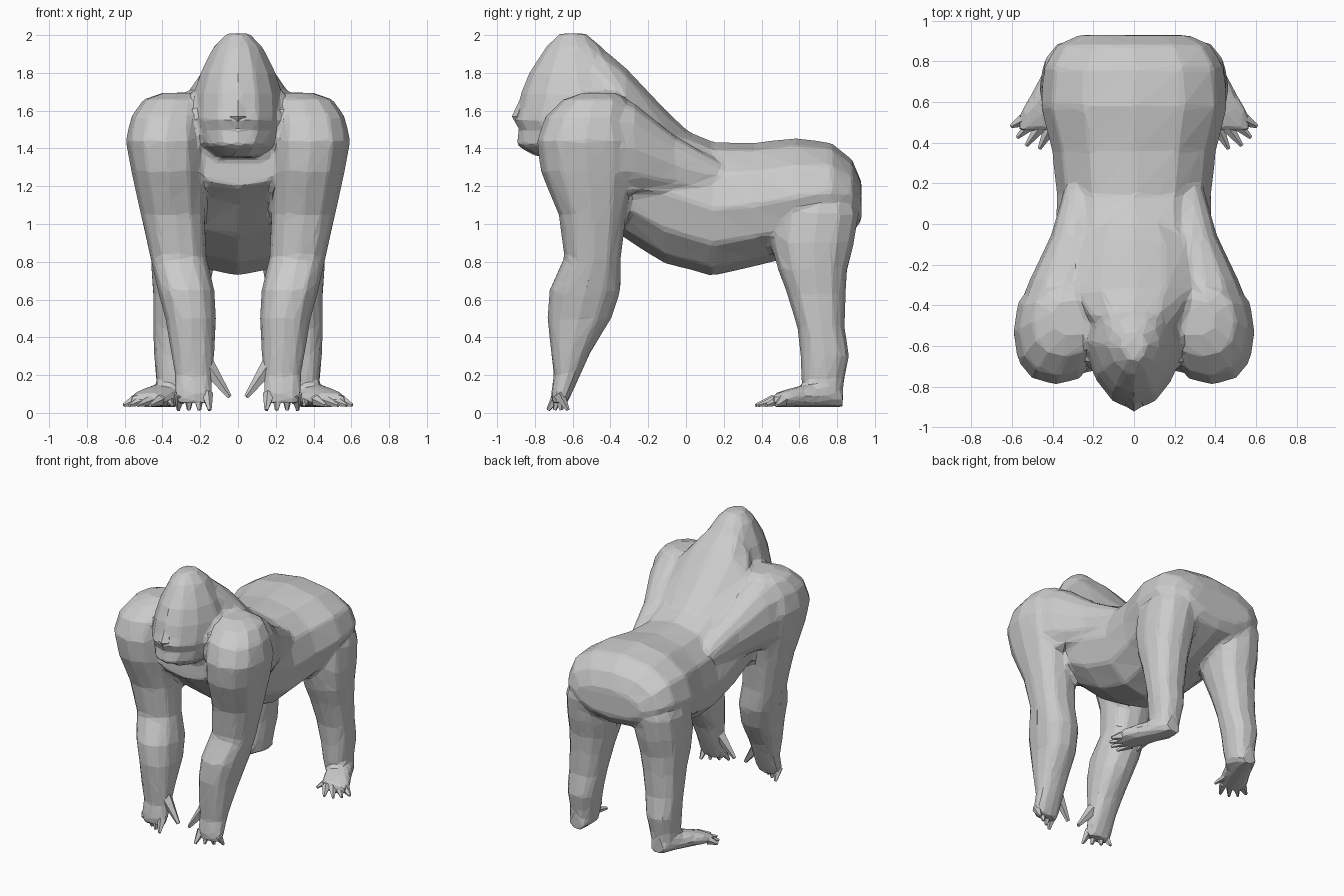
import bpy, bmesh, math
from mathutils import Vector


def finish(name, bm):
    bmesh.ops.recalc_face_normals(bm, faces=bm.faces[:])
    me = bpy.data.meshes.new(name)
    bm.to_mesh(me)
    bm.free()
    ob = bpy.data.objects.new(name, me)
    bpy.context.collection.objects.link(ob)
    return ob


def loft(bm, rings, axis='z', n=12, side=1, power=0.85, egg=0.0):
    """Skin closed rings: (position on axis, centre u, centre v, radius u, radius v)."""
    loops = []
    for t, cu, cv, ru, rv in rings:
        loop = []
        for i in range(n):
            a = 2 * math.pi * i / n + math.pi / 2
            c, s = math.cos(a), math.sin(a)
            u = cu + ru * math.copysign(abs(c) ** power, c) * (1 + egg * min(s, 0))
            v = cv + rv * math.copysign(abs(s) ** power, s)
            p = (u * side, v, t) if axis == 'z' else (u * side, t, v)
            loop.append(bm.verts.new(p))
        loops.append(loop)
    for a, b in zip(loops, loops[1:]):
        for i in range(n):
            j = (i + 1) % n
            bm.faces.new((a[i], a[j], b[j], b[i]))
    bm.faces.new(loops[0])
    bm.faces.new(loops[-1])


def digits(name, pairs, r, side):
    """Tapered fingers or toes from base point to tip point."""
    bm = bmesh.new()
    for a, b in pairs:
        a, b = Vector(a), Vector(b)
        d = b - a
        m = d.to_track_quat('Z', 'Y').to_matrix().to_4x4()
        m.translation = (a + b) / 2
        bmesh.ops.create_cone(bm, cap_ends=True, segments=5, radius1=r,
                              radius2=r * 0.3, depth=d.length, matrix=m)
    for v in bm.verts:
        v.co.x *= side
        v.co.z = max(v.co.z, 0.005)
    return finish(name, bm)


def span(y, top, bottom, w):
    return (y, 0, (top + bottom) / 2, w, (top - bottom) / 2)


def slab(z, front, back, w):
    return (z, 0, (front + back) / 2, w, (back - front) / 2)


body = bmesh.new()

# torso: rump, belly, chest
loft(body, [span(*r) for r in [
    (0.93, 1.22, 1.02, 0.27), (0.88, 1.34, 0.95, 0.38), (0.77, 1.43, 0.90, 0.445),
    (0.58, 1.455, 0.83, 0.46), (0.36, 1.43, 0.775, 0.405), (0.14, 1.435, 0.725, 0.38),
    (-0.12, 1.55, 0.795, 0.385), (-0.34, 1.66, 0.935, 0.40),
    (-0.52, 1.66, 1.10, 0.36), (-0.65, 1.58, 1.20, 0.28)]], axis='y', power=0.92)

# sloping neck and upper back
loft(body, [span(*r) for r in [
    (0.06, 1.45, 1.15, 0.22), (-0.08, 1.575, 1.2, 0.31), (-0.32, 1.83, 1.25, 0.33),
    (-0.45, 1.935, 1.35, 0.25), (-0.58, 2.0, 1.4, 0.15)]], axis='y', power=1.1)

# head with muzzle and chin
loft(body, [slab(*r) for r in [
    (2.01, -0.67, -0.53, 0.06), (1.94, -0.74, -0.45, 0.13), (1.80, -0.83, -0.34, 0.20),
    (1.69, -0.875, -0.28, 0.235), (1.60, -0.895, -0.28, 0.245), (1.55, -0.915, -0.28, 0.245),
    (1.50, -0.885, -0.30, 0.235), (1.42, -0.90, -0.38, 0.20),
    (1.355, -0.80, -0.48, 0.12)]], power=0.9, egg=0.25)

for side in (1, -1):
    # arm from shoulder to knuckles
    loft(body, [
        (1.695, 0.31, -0.46, 0.09, 0.09), (1.66, 0.34, -0.48, 0.16, 0.17),
        (1.57, 0.37, -0.52, 0.195, 0.225),
        (1.44, 0.385, -0.53, 0.21, 0.26), (1.28, 0.37, -0.52, 0.195, 0.25),
        (1.05, 0.345, -0.495, 0.17, 0.18), (0.82, 0.315, -0.495, 0.15, 0.15),
        (0.65, 0.275, -0.535, 0.15, 0.19), (0.50, 0.25, -0.565, 0.135, 0.17),
        (0.32, 0.24, -0.61, 0.115, 0.105), (0.20, 0.235, -0.63, 0.10, 0.07),
        (0.10, 0.235, -0.66, 0.10, 0.055), (0.05, 0.235, -0.67, 0.09, 0.04)], side=side)
    # shoulder blade muscle blending the arm into the back
    loft(body, [
        (0.18, 0.25, 1.24, 0.09, 0.09), (-0.06, 0.29, 1.31, 0.12, 0.16),
        (-0.28, 0.34, 1.40, 0.175, 0.245), (-0.45, 0.375, 1.42, 0.205, 0.24),
        (-0.60, 0.385, 1.42, 0.16, 0.18)], axis='y', side=side)
    # leg from hip to ankle
    loft(body, [
        (1.22, 0.27, 0.70, 0.12, 0.16), (1.06, 0.275, 0.69, 0.18, 0.225),
        (0.90, 0.285, 0.67, 0.18, 0.22), (0.76, 0.295, 0.67, 0.165, 0.185),
        (0.63, 0.305, 0.69, 0.145, 0.155), (0.45, 0.32, 0.715, 0.13, 0.125),
        (0.30, 0.33, 0.735, 0.115, 0.13), (0.18, 0.335, 0.725, 0.10, 0.115),
        (0.06, 0.345, 0.73, 0.09, 0.10)], side=side)
    # turned-out foot
    loft(body, [
        (0.83, 0.34, 0.075, 0.06, 0.045), (0.77, 0.35, 0.095, 0.085, 0.065),
        (0.64, 0.40, 0.09, 0.105, 0.06), (0.55, 0.445, 0.08, 0.115, 0.05),
        (0.46, 0.48, 0.065, 0.10, 0.035)], axis='y', side=side)

# fuse the muscles into one skin and cut it down to flat facets
ape = finish("body", body)
fuse = ape.modifiers.new("fuse", 'REMESH')
fuse.mode = 'VOXEL'
fuse.voxel_size = 0.018
soft = ape.modifiers.new("soften", 'SMOOTH')
soft.factor = 0.5
soft.iterations = 4
facet = ape.modifiers.new("facet", 'DECIMATE')
facet.ratio = 0.045
facet.use_symmetry = True
facet.symmetry_axis = 'X'

# nose
nose = bmesh.new()
loft(nose, [slab(*r) for r in [
    (1.68, -0.87, -0.80, 0.03), (1.57, -0.922, -0.80, 0.05),
    (1.53, -0.90, -0.80, 0.025)]], n=6)
finish("nose", nose)

for side, tag in ((1, "left"), (-1, "right")):
    # four fingers and a thumb
    digits("fingers_" + tag, [((0.165 + 0.047 * i, -0.675, 0.10),
           (0.15 + 0.055 * i, -0.73 + 0.035 * i, 0.015)) for i in range(4)], 0.034, side)
    digits("thumb_" + tag, [((0.165, -0.63, 0.25), (0.045, -0.65, 0.085))], 0.045, side)
    # toes, the big toe splayed inward
    toes = [((0.545 - 0.043 * i, 0.51 - 0.015 * i, 0.065), tip) for i, tip in enumerate(
        [(0.605, 0.48, 0.04), (0.575, 0.425, 0.04), (0.53, 0.385, 0.04), (0.465, 0.37, 0.04)])]
    toes.append(((0.37, 0.60, 0.075), (0.35, 0.45, 0.045)))
    digits("toes_" + tag, toes, 0.032, side)
